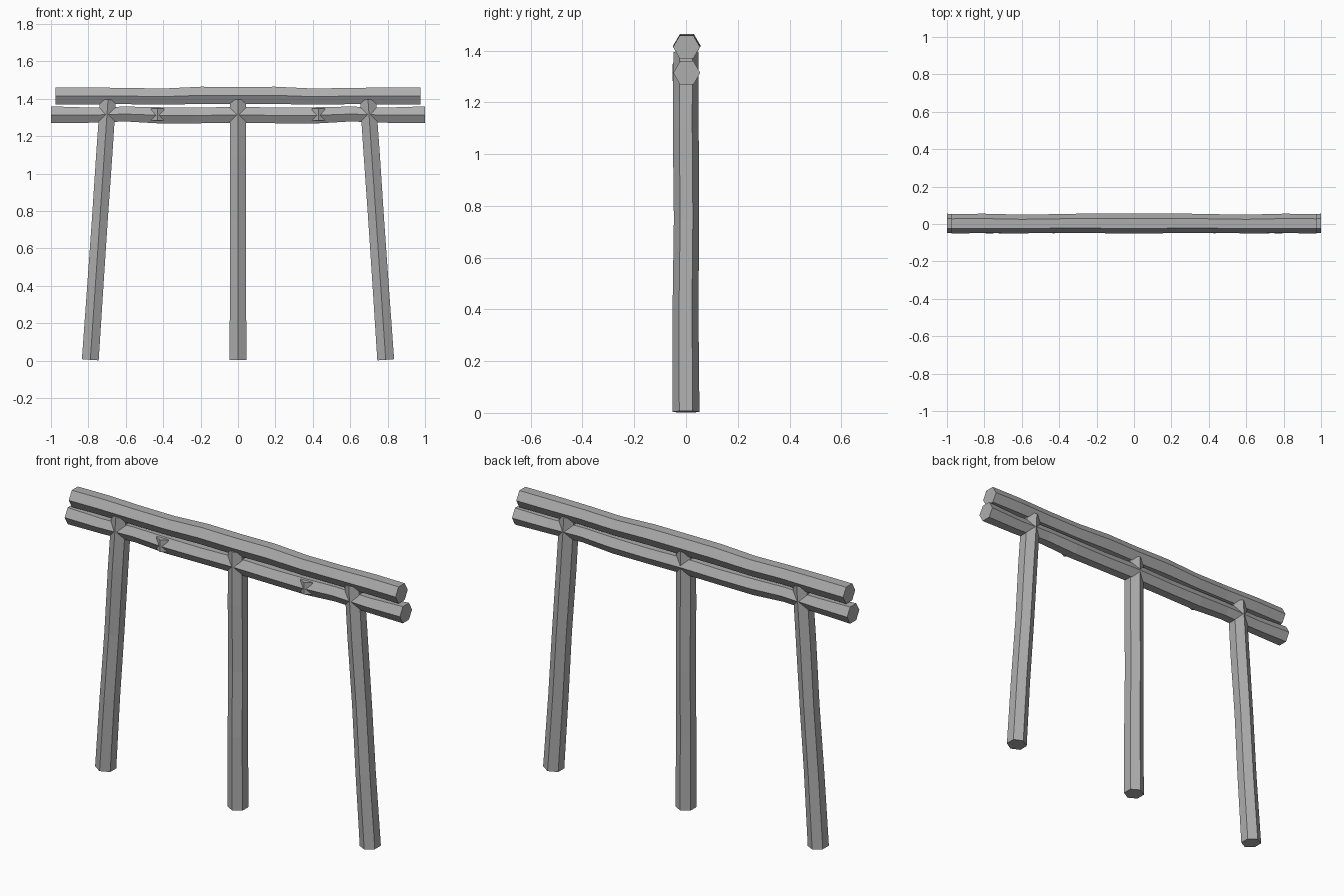
import bpy
import bmesh
import math
from mathutils import Vector

cube = bpy.data.objects.get("Cube")
if cube:
    bpy.data.objects.remove(cube, do_unlink=True)

# Weathered grey wood
wood = bpy.data.materials.new("grey_wood")
wood.use_nodes = True
GREY = (0.42, 0.42, 0.42, 1)
wood.diffuse_color = GREY
wood.node_tree.nodes["Principled BSDF"].inputs["Base Color"].default_value = GREY


def log(name, rings):
    """Six-sided log; each ring is (centre, radius), with corners on +y and -y."""
    bm = bmesh.new()
    centres = [Vector(c) for c, r in rings]
    axis = (centres[-1] - centres[0]).normalized()
    across = Vector((0, 1, 0))
    side = axis.cross(across)
    loops = []
    for centre, (_, radius) in zip(centres, rings):
        loops.append([bm.verts.new(centre + radius * (math.cos(k * math.pi / 3) * across
                                                      + math.sin(k * math.pi / 3) * side))
                      for k in range(6)])
    for a, b in zip(loops, loops[1:]):
        for k in range(6):
            n = (k + 1) % 6
            bm.faces.new((a[k], a[n], b[n], b[k]))
    bm.faces.new(loops[0])
    bm.faces.new(loops[-1])
    bmesh.ops.recalc_face_normals(bm, faces=bm.faces)
    mesh = bpy.data.meshes.new(name)
    bm.to_mesh(mesh)
    bm.free()
    mesh.materials.append(wood)
    obj = bpy.data.objects.new(name, mesh)
    bpy.context.collection.objects.link(obj)
    return obj


# Posts: the outer two lean inwards towards the top
def post(name, foot_x, top_x):
    profile = [(0.004, 0, 0.052), (0.4, -0.002, 0.05), (0.75, 0.002, 0.049),
               (1.1, -0.001, 0.05), (1.395, 0, 0.049)]
    log(name, [((foot_x + (top_x - foot_x) * z / 1.395, y, z), r) for z, y, r in profile])


post("right_post", -0.79, -0.695)
post("middle_post", 0, 0)
post("left_post", 0.79, 0.695)


# Rails: slightly wavy logs, symmetric about the middle
def rail(name, half):
    rings = [((-x, y, z), r) for x, y, z, r in reversed(half) if x > 0]
    rings += [((x, y, z), r) for x, y, z, r in half]
    log(name, rings)


rail("upper_rail", [(0, 0.002, 1.417, 0.053), (0.2, 0.004, 1.418, 0.053),
                    (0.4, 0.003, 1.411, 0.05), (0.6, 0, 1.414, 0.05),
                    (0.8, 0.003, 1.415, 0.052), (0.975, 0.002, 1.414, 0.052)])
rail("lower_rail", [(0, 0.003, 1.314, 0.05), (0.22, 0.003, 1.31, 0.048),
                    (0.42, 0.002, 1.311, 0.05), (0.6, 0.001, 1.318, 0.046),
                    (0.8, 0, 1.312, 0.047), (1.0, 0.003, 1.314, 0.052)])

# Small pegs showing on the front of the lower rail
for name, x in (("right_peg", -0.43), ("left_peg", 0.43)):
    log(name, [((x, -0.012, 1.283), 0.04), ((x, -0.012, 1.348), 0.04)])
